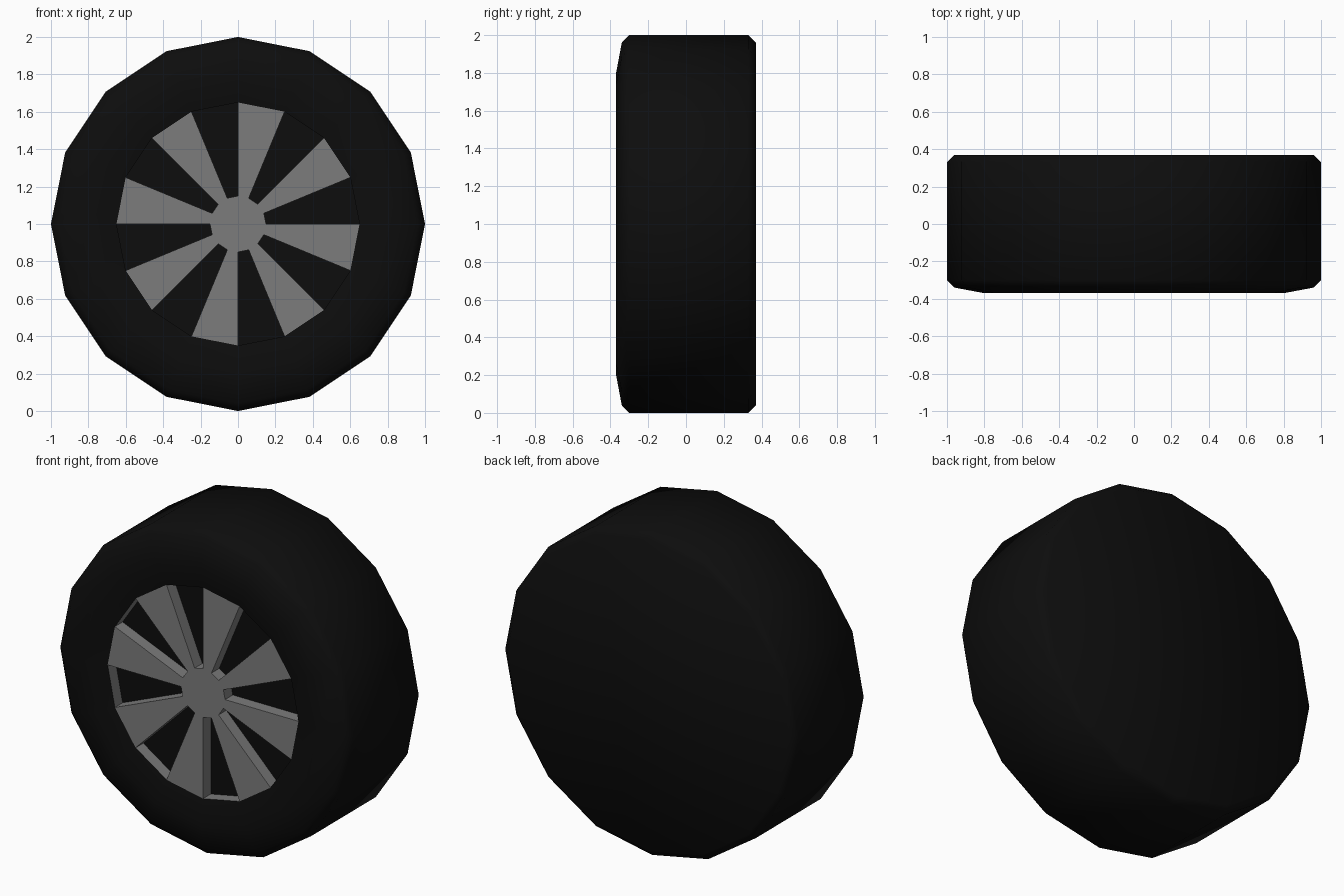
import bpy, bmesh, math

if "Cube" in bpy.data.objects:
    bpy.data.objects.remove(bpy.data.objects["Cube"])

SIDES = 16
R_RIM, R_HUB = 0.65, 0.15
Y_FACE, Y_FLOOR = -0.34, -0.265


def material(name, value):
    mat = bpy.data.materials.new(name)
    mat.diffuse_color = (value, value, value, 1)
    mat.use_nodes = True
    mat.node_tree.nodes["Principled BSDF"].inputs["Base Color"].default_value = mat.diffuse_color
    return mat


def ring(bm, r, y):
    """Ring of vertices around the wheel axle."""
    return [bm.verts.new((r * math.cos(2 * math.pi * k / SIDES), y,
                          1 + r * math.sin(2 * math.pi * k / SIDES)))
            for k in range(SIDES)]


def finish(bm, name, mat, smooth=False):
    mesh = bpy.data.meshes.new(name)
    for f in bm.faces:
        f.smooth = smooth
    bm.to_mesh(mesh)
    bm.free()
    mesh.materials.append(mat)
    obj = bpy.data.objects.new(name, mesh)
    bpy.context.collection.objects.link(obj)
    return obj


rubber = material("black_rubber", 0.004)
metal = material("grey_metal", 0.2)

# Tyre: lathed profile with a closed flat back
bm = bmesh.new()
profile = [(R_RIM, Y_FACE), (0.80, -0.37), (0.96, -0.34), (1.0, -0.30),
           (1.0, 0.33), (0.96, 0.37)]
rings = [ring(bm, r, y) for r, y in profile]
for a, b in zip(rings, rings[1:]):
    for k in range(SIDES):
        n = (k + 1) % SIDES
        bm.faces.new((a[k], a[n], b[n], b[k]))
bm.faces.new(rings[-1][::-1])
bm.normal_update()
# make every face point away from the wheel centre
for f in bm.faces:
    c = f.calc_center_median()
    c.z -= 1
    if f.normal.dot(c) < 0:
        f.normal_flip()
finish(bm, "tyre", rubber, True)

# Rim: hub cap, eight spokes, and the side walls of the openings
bm = bmesh.new()
out_f, out_b = ring(bm, R_RIM, Y_FACE), ring(bm, R_RIM, Y_FLOOR)
in_f, in_b = ring(bm, R_HUB, Y_FACE), ring(bm, R_HUB, Y_FLOOR)
floor = bmesh.new()
floor_out, floor_in = ring(floor, R_RIM, Y_FLOOR), ring(floor, R_HUB, Y_FLOOR)
bm.faces.new(in_f)
for k in range(SIDES):
    n = (k + 1) % SIDES
    if k % 2:
        bm.faces.new((in_f[k], out_f[k], out_f[n], in_f[n]))
    else:
        bm.faces.new((out_f[k], out_f[n], out_b[n], out_b[k]))
        bm.faces.new((out_f[n], in_f[n], in_b[n], out_b[n]))
        bm.faces.new((in_f[n], in_f[k], in_b[k], in_b[n]))
        bm.faces.new((in_f[k], out_f[k], out_b[k], in_b[k]))
        floor.faces.new((floor_in[k], floor_out[k], floor_out[n], floor_in[n]))
finish(bm, "rim_spokes", metal)

# Dark panels at the bottom of the openings
for v in [v for v in floor.verts if not v.link_faces]:
    floor.verts.remove(v)
finish(floor, "opening_panels", rubber)
